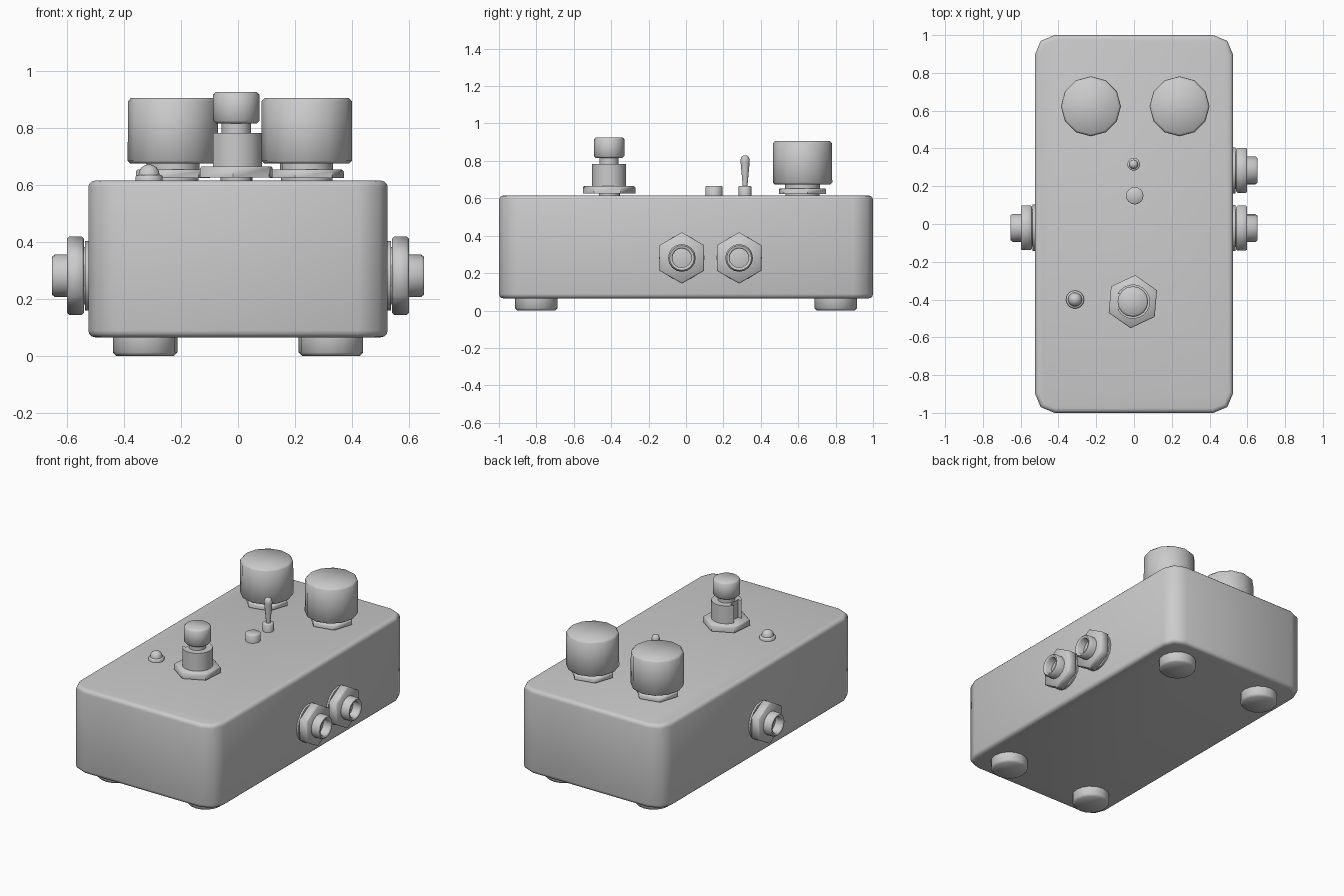
import bpy, bmesh, math
from mathutils import Matrix

if "Cube" in bpy.data.objects:
    bpy.data.objects.remove(bpy.data.objects["Cube"])


def finish(name, bm, matrix=Matrix()):
    bmesh.ops.remove_doubles(bm, verts=bm.verts, dist=1e-5)
    bmesh.ops.transform(bm, matrix=matrix, verts=bm.verts)
    bmesh.ops.recalc_face_normals(bm, faces=bm.faces)
    mesh = bpy.data.meshes.new(name)
    bm.to_mesh(mesh)
    bm.free()
    ob = bpy.data.objects.new(name, mesh)
    bpy.context.collection.objects.link(ob)
    bpy.ops.object.select_all(action='DESELECT')
    ob.select_set(True)
    bpy.context.view_layer.objects.active = ob
    bpy.ops.object.shade_smooth_by_angle(angle=math.radians(50))
    return ob


def lathe(name, profile, loc, sides=16, phase=0, tilt=0):
    """Revolve (radius, height) points; tilt turns the axis towards +x / -x."""
    bm = bmesh.new()
    rings = []
    for r, z in profile:
        if r == 0:
            rings.append([bm.verts.new((0, 0, z))] * sides)
        else:
            angles = [math.radians(phase) + math.tau * i / sides for i in range(sides)]
            rings.append([bm.verts.new((r * math.cos(a), r * math.sin(a), z)) for a in angles])
    for low, high in zip(rings, rings[1:]):
        for i in range(sides):
            j = (i + 1) % sides
            quad = list(dict.fromkeys((low[i], low[j], high[j], high[i])))
            bm.faces.new(quad)
    m = Matrix.Translation(loc) @ Matrix.Rotation(math.radians(tilt), 4, 'Y')
    return finish(name, bm, m)


def disc(r, z0, z1, top=0.0, bottom=0.0):
    """Closed cylinder profile with optional chamfers."""
    p = [(0, z0), (r - bottom, z0)]
    if bottom:
        p.append((r, z0 + bottom))
    if top:
        p.append((r, z1 - top))
    return p + [(r - top, z1), (0, z1)]


TOP = 0.615

# Enclosure: rounded upright corners, then softened top and bottom rims
bm = bmesh.new()
bmesh.ops.create_cube(bm, size=1, matrix=Matrix.Translation((0, 0, 0.34))
                      @ Matrix.Diagonal((1.05, 2.0, 0.55, 1)))
upright = [e for e in bm.edges if abs(e.verts[0].co.z - e.verts[1].co.z) > 0.1]
bmesh.ops.bevel(bm, geom=upright, offset=0.105, segments=2, profile=0.5, affect='EDGES')
rims = [e for e in bm.edges if abs(e.verts[0].co.z - e.verts[1].co.z) < 0.01]
bmesh.ops.bevel(bm, geom=rims, offset=0.024, segments=3, profile=0.5, affect='EDGES')
finish("enclosure", bm)

# Rubber feet
for x in (-0.326, 0.326):
    for y in (-0.8, 0.8):
        lathe("foot", disc(0.113, 0, 0.07, bottom=0.012), (x, y, 0), 16)

# Control knobs with shaft collar and hex nut
for x in (-0.228, 0.241):
    p = (x, 0.623, 0)
    lathe("knob_nut", disc(0.133, 0.624, 0.653, top=0.006), p, 6, 12)
    lathe("knob_washer", disc(0.09, TOP - 0.005, 0.626), p, 16)
    lathe("knob_shaft", disc(0.093, 0.65, 0.685), p, 16)
    lathe("knob", [(0, 0.675), (0.15, 0.675), (0.159, 0.684), (0.158, 0.893),
                   (0.147, 0.905), (0, 0.905)], p, 12)

# Foot switch: hex nut, keyed barrel, plunger and button
fs = (-0.006, -0.411, 0)
lathe("footswitch_washer", disc(0.055, TOP - 0.005, 0.63), fs, 16)
lathe("footswitch_nut", disc(0.141, 0.625, 0.665, top=0.007), fs, 6, 85)
bm = bmesh.new()
key = math.radians(26)
arc = [math.pi + key + (math.tau - 2 * key) * i / 18 for i in range(19)]
outline = [(0.091 * math.cos(a), 0.091 * math.sin(a)) for a in arc]
half = 0.091 * math.sin(key)
outline += [(-0.055, half), (-0.055, -half)]
face = bm.faces.new([bm.verts.new((x, y, 0.66)) for x, y in outline])
up = bmesh.ops.extrude_face_region(bm, geom=[face])
bmesh.ops.translate(bm, vec=(0, 0, 0.122),
                    verts=[v for v in up["geom"] if isinstance(v, bmesh.types.BMVert)])
finish("footswitch_barrel", bm, Matrix.Translation(fs))
lathe("footswitch_plunger", disc(0.051, 0.77, 0.825), fs, 16)
lathe("footswitch_button", disc(0.081, 0.815, 0.926, top=0.01, bottom=0.01), fs, 16)

# Indicator lamp: flange and dome
dome = [(0.037 * math.cos(math.radians(a)), 0.635 + 0.037 * math.sin(math.radians(a)))
        for a in (0, 22, 45, 68)]
lathe("indicator_lamp", [(0, TOP - 0.005), (0.048, TOP - 0.005), (0.048, 0.628),
                         (0.043, 0.634), (0.037, 0.635)] + dome[1:] + [(0, 0.672)],
      (-0.312, -0.4, 0), 16)

# Toggle switch and small round button
tg = (-0.002, 0.316, 0)
lathe("toggle_base", disc(0.034, TOP - 0.005, 0.667, top=0.004), tg, 12)
lathe("toggle_lever", [(0, 0.655), (0.014, 0.655), (0.014, 0.68), (0.024, 0.79), (0.025, 0.806),
                       (0.019, 0.823), (0.01, 0.829), (0, 0.83)], tg, 12)
lathe("small_button", disc(0.046, TOP - 0.005, 0.665, top=0.004), (0.004, 0.15, 0), 16)

# Jack sockets: two on the right, one on the left
for side, y in ((1, -0.022), (1, 0.284), (-1, -0.02)):
    p, t = (0, y, 0.281), 90 * side
    lathe("jack_washer", disc(0.122, 0.52, 0.537), p, 16, 0, t)
    lathe("jack_core", disc(0.1, 0.53, 0.55), p, 16, 0, t)
    lathe("jack_nut", disc(0.137, 0.541, 0.599, top=0.007, bottom=0.007), p, 6, 0, t)
    lathe("jack_socket", [(0, 0.58), (0.074, 0.58), (0.074, 0.643), (0.066, 0.653),
                          (0.057, 0.653), (0.051, 0.646), (0.051, 0.56), (0, 0.56)],
          p, 16, 0, t)
